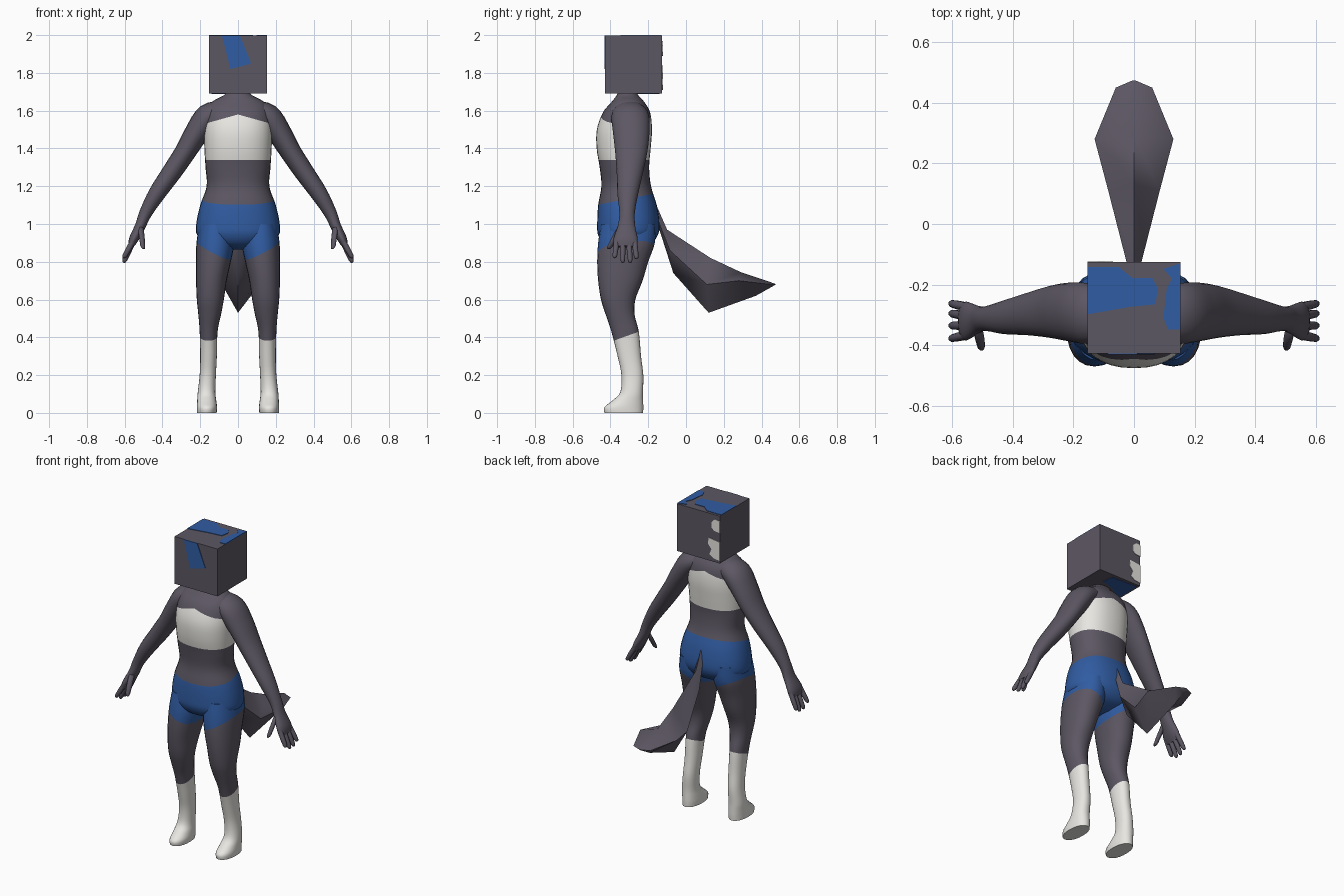
import bpy, bmesh, math
from mathutils import Vector

cube = bpy.data.objects.get("Cube")
if cube:
    bpy.data.objects.remove(cube, do_unlink=True)


def material(name, rgb):
    m = bpy.data.materials.new(name)
    m.use_nodes = True
    m.diffuse_color = (*rgb, 1)
    m.node_tree.nodes["Principled BSDF"].inputs["Base Color"].default_value = (*rgb, 1)
    return m


GREY = material("charcoal grey", (0.108, 0.095, 0.125))
WHITE = material("warm white", (0.80, 0.79, 0.75))
BLUE = material("denim blue", (0.03, 0.107, 0.36))


def finish(name, bm, mats, mirror=False):
    bmesh.ops.recalc_face_normals(bm, faces=bm.faces)
    mesh = bpy.data.meshes.new(name)
    bm.to_mesh(mesh)
    bm.free()
    ob = bpy.data.objects.new(name, mesh)
    bpy.context.collection.objects.link(ob)
    for m in mats:
        mesh.materials.append(m)
    if mirror:
        ob.modifiers.new("Mirror", 'MIRROR').use_mirror_merge = False
    return ob


def smooth(ob, degrees=60):
    bpy.ops.object.select_all(action='DESELECT')
    ob.select_set(True)
    bpy.context.view_layer.objects.active = ob
    bpy.ops.object.shade_smooth_by_angle(angle=math.radians(degrees))


def spline(keys, steps):
    """Catmull-Rom interpolation through tuples of numbers."""
    out = []
    for i in range(len(keys) - 1):
        a, b, c, d = (keys[max(0, min(len(keys) - 1, i + k))] for k in (-1, 0, 1, 2))
        for s in range(steps):
            t = s / steps
            out.append(tuple(q + t / 2 * (r - p + t * (2 * p - 5 * q + 4 * r - e + t * (3 * (q - r) + e - p)))
                             for p, q, r, e in zip(a, b, c, d)))
    return out + [keys[-1]]


def loft(bm, rings, sides=24, power=1.0):
    """Skin a tube over rings given as (centre, u, v)."""
    def bend(f):
        return math.copysign(abs(f) ** power, f) if abs(f) > 1e-6 else 0.0
    loops = []
    for c, u, v in rings:
        angles = [2 * math.pi * k / sides for k in range(sides)]
        loops.append([bm.verts.new(Vector(c) + Vector(u) * bend(math.cos(a)) + Vector(v) * bend(math.sin(a)))
                      for a in angles])
    for a, b in zip(loops, loops[1:]):
        for k in range(sides):
            n = (k + 1) % sides
            bm.faces.new((a[k], a[n], b[n], b[k]))
    bm.faces.new(loops[0])
    bm.faces.new(loops[-1])


def level_rings(keys, steps):
    """Horizontal rings from (z, x min, x max, y front, y back)."""
    return [(((a + b) / 2, (f + k) / 2, z), ((b - a) / 2, 0, 0), (0, (k - f) / 2, 0))
            for z, a, b, f, k in spline(keys, steps)]


def cut(bm, side, slope_x, slope_y, z0):
    """Cut one half along z = z0 + slope_x*|x| + slope_y*y."""
    faces = [f for f in bm.faces if f.calc_center_median().x * side > 0]
    geom = faces + list({e for f in faces for e in f.edges}) + list({v for f in faces for v in f.verts})
    bmesh.ops.bisect_plane(bm, geom=geom, dist=1e-5, plane_co=(0, 0, z0),
                           plane_no=Vector((-slope_x * side, -slope_y, 1)).normalized())


# Borders of the clothes: slope with |x|, slope with y, height
SHIRT_TOP = (-0.28, 0, 1.58)
SHIRT_HEM = (0, 0, 1.34)
WAIST = (0, 0.2, 1.195)
SHORTS_HEM = (0.5, 0.12, 0.836)
SOCK_TOP = (0, 0.36, 0.52)


def above(p, border):
    return p.z > border[2] + border[0] * abs(p.x) + border[1] * p.y


def body_colour(p):
    if above(p, SHIRT_TOP):
        return 0
    if above(p, SHIRT_HEM):
        return 1
    if above(p, WAIST):
        return 0
    if above(p, SHORTS_HEM) or p.z > 0.8 and abs(p.x) < 0.03:
        return 2
    return 0 if above(p, SOCK_TOP) else 1


def dress(bm, borders, sides):
    for border in borders:
        for s in sides:
            cut(bm, s, *border)
    for f in bm.faces:
        f.material_index = body_colour(f.calc_center_median())


# Torso with neck and hips: z, half width, front, back
torso_keys = [
    (1.72, .055, -.36, -.26), (1.685, .07, -.365, -.255), (1.645, .14, -.395, -.22),
    (1.59, .17, -.44, -.19), (1.5, .18, -.472, -.18), (1.4, .178, -.473, -.187),
    (1.3, .172, -.457, -.195), (1.2, .166, -.448, -.185), (1.1, .2, -.465, -.155),
    (1.0, .221, -.47, -.14), (.94, .215, -.465, -.15), (.89, .15, -.43, -.19), (.865, .05, -.36, -.26)]
bm = bmesh.new()
loft(bm, level_rings([(z, -w, w, f, b) for z, w, f, b in torso_keys], 4), 32, 0.88)
dress(bm, (SHIRT_TOP, SHIRT_HEM, WAIST, SHORTS_HEM), (1, -1))
smooth(finish("torso", bm, (GREY, WHITE, BLUE)))

# Legs with feet: z, inner, outer, front, back
leg_keys = [
    (1.0, .03, .205, -.45, -.16), (.9, .02, .22, -.465, -.165), (.8, .038, .222, -.47, -.2),
    (.7, .06, .222, -.465, -.23), (.6, .075, .218, -.45, -.268), (.52, .09, .21, -.425, -.272),
    (.43, .108, .203, -.395, -.25), (.3, .112, .2, -.362, -.238), (.2, .117, .203, -.342, -.226),
    (.11, .12, .213, -.348, -.228), (.065, .115, .216, -.39, -.227), (.03, .111, .218, -.432, -.226),
    (0, .113, .217, -.432, -.227)]
bm = bmesh.new()
loft(bm, level_rings(leg_keys, 4), 24, 0.92)
dress(bm, (SHORTS_HEM, SOCK_TOP), (1,))
smooth(finish("legs", bm, (GREY, WHITE, BLUE), mirror=True))

# Arms: x, z, thickness, y centre, y radius
arm_keys = [
    (.07, 1.6, .055, -.3, .08), (.155, 1.568, .07, -.295, .1), (.22, 1.48, .064, -.29, .096),
    (.28, 1.38, .056, -.29, .085), (.35, 1.275, .052, -.297, .07), (.43, 1.16, .045, -.308, .055),
    (.488, 1.06, .034, -.312, .041), (.517, .99, .028, -.315, .046), (.552, .92, .025, -.32, .064),
    (.568, .88, .014, -.32, .056)]
bm = bmesh.new()
path = spline(arm_keys, 4)
rings = []
for i, (x, z, r, y, ry) in enumerate(path):
    a, b = path[max(0, i - 1)], path[min(len(path) - 1, i + 1)]
    along = Vector((b[0] - a[0], 0, b[1] - a[1])).normalized()
    rings.append(((x, y, z), Vector((-along.z, 0, along.x)) * r, (0, ry, 0)))
loft(bm, rings, 20)


def finger(base, tip, r):
    base, tip = Vector(base), Vector(tip)
    stages = ((0, 1), (0.5, 1), (0.88, 0.85), (0.97, 0.6), (1, 0.25))
    loft(bm, [(base.lerp(tip, t), Vector((.92, 0, .39)) * r * k, (0, r * k, 0)) for t, k in stages], 10)


# Fingers and thumb
for y0, y1, z in ((-.274, -.262, .815), (-.303, -.295, .795), (-.335, -.335, .795), (-.366, -.378, .82)):
    finger((.55, y0, .92), (.606, y1, z), .015)
finger((.515, -.345, .985), (.503, -.41, .868), .017)
smooth(finish("arms", bm, (GREY,), mirror=True))

# Tail: four-sided rings (top, side, bottom as y, z; half width)
tail_keys = [
    ((-.17, 1.13), (-.175, 1.09), (-.17, 1.06), .012),
    ((-.1, .97), (-.085, .86), (-.067, .74), .035),
    ((.13, .82), (.11, .68), (.12, .53), .085),
    ((.29, .745), (.28, .7), (.37, .62), .13),
    ((.44, .695), (.45, .68), (.45, .665), .06),
    ((.473, .683), (.473, .681), (.473, .678), .006)]
bm = bmesh.new()
loops = [[bm.verts.new(p) for p in ((0, *t), (w, *s), (0, *b), (-w, *s))] for t, s, b, w in tail_keys]
for a, b in zip(loops, loops[1:]):
    for k in range(4):
        bm.faces.new((a[k], a[k - 1], b[k - 1], b[k]))
bm.faces.new(loops[0])
bm.faces.new(loops[-1])
smooth(finish("tail", bm, (GREY,)))

# Box head
X, FRONT, BACK, LOW, TOP = .153, -.428, -.126, 1.692, 1.997
bm = bmesh.new()
bmesh.ops.create_cube(bm, size=1)
for v in bm.verts:
    v.co = (v.co.x * 2 * X, (FRONT + BACK) / 2 + v.co.y * (BACK - FRONT),
            (LOW + TOP) / 2 + v.co.z * (TOP - LOW))
finish("head", bm, (GREY,))


def plate(name, points, mat):
    bm = bmesh.new()
    bm.faces.new([bm.verts.new(p) for p in points])
    mod = finish(name, bm, (mat,)).modifiers.new("Solidify", 'SOLIDIFY')
    mod.thickness, mod.offset = 0.006, 0


# Painted patches on the head
plate("front_patch", [(x, FRONT, z) for x, z in ((-.085, TOP), (.01, TOP), (.07, 1.85), (-.04, 1.82))], BLUE)
plate("top_patch", [(x, y, TOP) for x, y in (
    (-X, -.142), (-.05, -.142), (-.005, -.178), (.06, -.178), (.08, -.215), (.07, -.265),
    (-.01, -.273), (-X, -.298))], BLUE)
plate("top_side_patch", [(x, y, TOP) for x, y in (
    (.097, -.148), (X, -.13), (X, -.348), (.113, -.348), (.097, -.31), (.108, -.215), (.125, -.18))], BLUE)
plate("back_upper_patch", [(x, BACK, z) for x, z in (
    (-X, 1.965), (-.12, 1.97), (-.095, 1.945), (-.095, 1.91), (-.115, 1.893), (-X, 1.89))], WHITE)
plate("back_lower_patch", [(x, BACK, z) for x, z in (
    (-X, 1.83), (-.075, 1.84), (-.07, 1.80), (-.095, 1.77), (-.08, 1.735), (-.11, 1.715), (-X, 1.71))], WHITE)
plate("under_patch", [(x, y, LOW) for x, y in (
    (-.14, -.14), (.04, -.15), (.05, -.22), (-.05, -.25), (-.14, -.32))], BLUE)
